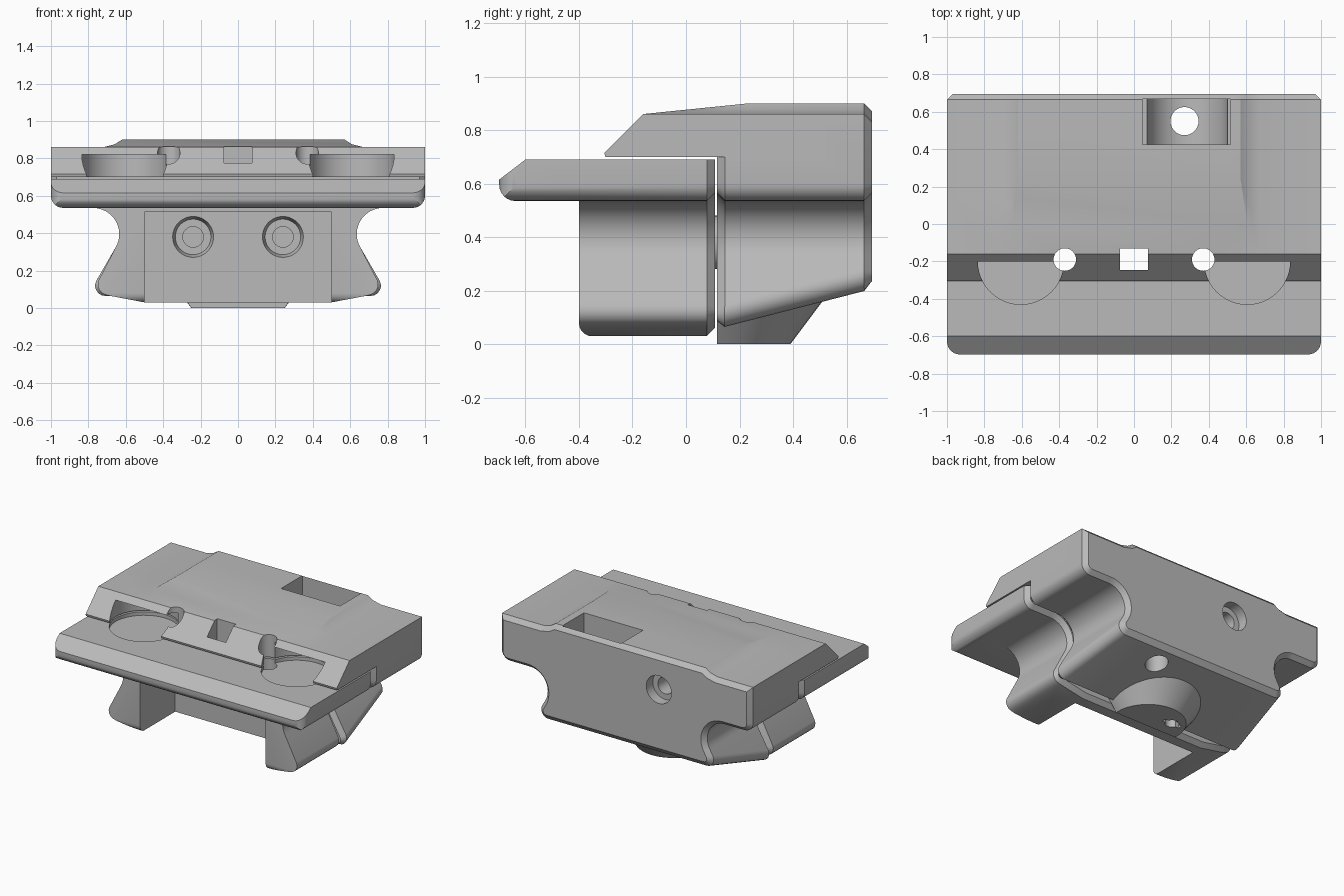
import bpy, bmesh
from math import cos, sin, radians
from mathutils import Matrix

cube = bpy.data.objects.get("Cube")
if cube:
    bpy.data.objects.remove(cube, do_unlink=True)

grey = bpy.data.materials.new("plain grey")
grey.use_nodes = True
grey.diffuse_color = (0.49, 0.49, 0.49, 1)
grey.node_tree.nodes["Principled BSDF"].inputs["Base Color"].default_value = grey.diffuse_color


def finish(name, bm):
    bmesh.ops.recalc_face_normals(bm, faces=bm.faces)
    mesh = bpy.data.meshes.new(name)
    bm.to_mesh(mesh)
    bm.free()
    mesh.materials.append(grey)
    obj = bpy.data.objects.new(name, mesh)
    bpy.context.collection.objects.link(obj)
    return obj


def prism(name, outline, axis, lo, hi, chamfer_ends=(), far=None):
    """Extrude an outline (or loft it to a far one), optionally chamfering its ends."""
    k = "xyz".index(axis)

    def place(p, t):
        c = list(p)
        c.insert(k, t)
        return c

    bm = bmesh.new()
    rings = [[bm.verts.new(place(p, t)) for p in pts]
             for pts, t in ((outline, lo), (far or outline, hi))]
    caps = [bm.faces.new(r) for r in rings]
    n = len(outline)
    for i in range(n):
        j = (i + 1) % n
        bm.faces.new((rings[0][i], rings[0][j], rings[1][j], rings[1][i]))
    bmesh.ops.recalc_face_normals(bm, faces=bm.faces)
    edges = [e for c in chamfer_ends for e in caps[c].edges]
    if edges:
        bmesh.ops.bevel(bm, geom=edges, offset=0.03, segments=1,
                        affect='EDGES', clamp_overlap=False)
    return finish(name, bm)


def box(name, x0, x1, y0, y1, z0, z1):
    return prism(name, [(x0, y0), (x1, y0), (x1, y1), (x0, y1)], 'z', z0, z1)


def cylinder(name, centre, axis, lo, hi, r, r2=None):
    bm = bmesh.new()
    bmesh.ops.create_cone(bm, cap_ends=True, segments=48, radius1=r,
                          radius2=r if r2 is None else r2, depth=hi - lo)
    if axis == 'y':
        bmesh.ops.rotate(bm, verts=bm.verts, matrix=Matrix.Rotation(radians(90), 3, 'X'))
    c = list(centre)
    c.insert("xyz".index(axis), (lo + hi) / 2)
    bmesh.ops.translate(bm, verts=bm.verts, vec=c)
    return finish(name, bm)


def combine(obj, operation, *tools):
    for tool in tools:
        mod = obj.modifiers.new("bool", 'BOOLEAN')
        mod.operation, mod.solver, mod.object = operation, 'EXACT', tool
        bpy.context.view_layer.objects.active = obj
        bpy.ops.object.modifier_apply(modifier=mod.name)
        bpy.data.objects.remove(tool, do_unlink=True)


def arc(cx, cz, r, a0, a1, n=10):
    angles = [radians(a0 + (a1 - a0) * i / n) for i in range(n + 1)]
    return [(cx + r * cos(a), cz + r * sin(a)) for a in angles]


def flip(half):
    return [(-x, z) for x, z in reversed(half)]


# Shared cross-section: flared foot, concave waist, rounded wing edge
waist = arc(0.775, 0.395, 0.14, 210, 90, 12) + arc(0.935, 0.6, 0.065, -90, 0, 6)
front_half = [(0.5, 0.03), (0.69, 0.066)] + arc(0.695, 0.125, 0.055, -75, 25, 5) + waist
hump = [(1, 0.86), (0.67, 0.86), (0.61, 0.875), (0.57, 0.9),
        (-0.62, 0.9), (-0.66, 0.875), (-0.72, 0.86), (-1, 0.86)]


def rear_outline(foot_z, r=0.055):
    """Rear section whose foot, rounded at the corners, ends at a given height."""
    cz = foot_z + r
    cx = 0.654 - (r + 0.5 * (cz - 0.325)) / 0.866
    half = arc(cx, cz, r, -90, 30, 6) + waist
    return half + hump + flip(half)


def lip_cutters():
    """Round seats, pin holes and centre slot, shared by both halves."""
    tools = [box("slot", -0.075, 0.075, -0.245, -0.13, 0.4, 1)]
    for s in (-1, 1):
        tools.append(cylinder("seat", (s * 0.605, -0.2), 'z', 0.665, 0.82, 0.23))
        tools.append(cylinder("pin", (s * 0.37, -0.19), 'z', 0.4, 1, 0.06))
    return tools


# Front jaw: wide plate over two legs
front_jaw = prism("front_jaw", front_half + [(1, 0.8), (-1, 0.8)] + flip(front_half),
                  'y', -0.8, 0.108, (1,))
side = ([(0.2, 0.029), (0.2, 0.69), (-0.6, 0.69), (-0.698, 0.615)]
        + arc(-0.638, 0.595, 0.06, 180, 270, 6)
        + [(-0.4, 0.535)] + arc(-0.35, 0.079, 0.05, 180, 270, 5))
plan = [(1.05, 0.3), (1.05, 0), (1, -0.1)] + arc(0.93, -0.628, 0.07, 0, -90, 6)
combine(front_jaw, 'INTERSECT', prism("side_cut", side, 'x', -1.1, 1.1),
        prism("plan_cut", plan + flip(plan), 'z', -0.2, 1))
combine(front_jaw, 'DIFFERENCE', box("leg_gap", -0.5, 0.5, -0.9, 0, -0.1, 0.512),
        *lip_cutters())
for s in (-1, 1):
    combine(front_jaw, 'DIFFERENCE',
            cylinder("bore", (s * 0.24, 0.38), 'y', -0.02, 0.05, 0.095, 0.115),
            cylinder("bolt_hole", (s * 0.24, 0.38), 'y', -0.2, 0.3, 0.055))

# Rear jaw: block with rising underside, overhanging lip and raised top
rear_jaw = prism("rear_jaw", rear_outline(0.057), 'y', 0.115, 0.695, (0, 1),
                 far=rear_outline(0.206))
combine(rear_jaw, 'UNION',
        prism("lip", [(1, 0.7)] + hump + [(-1, 0.7)], 'y', -0.4, 0.5))
side = [(-0.299, 0.69), (-0.305, 0.715), (-0.16, 0.86), (0.24, 0.9005),
        (0.8, 0.9005), (0.8, -0.1), (0.05, -0.1), (0.05, 0.69)]
combine(rear_jaw, 'INTERSECT', prism("side_cut", side, 'x', -1.1, 1.1))

# Conical boss under the block, flat where it meets the front jaw
boss = cylinder("boss", (0, 0.14), 'z', 0, 0.24, 0.25, 0.43)
combine(boss, 'DIFFERENCE', box("boss_trim", -1, 1, -1, 0.116, -0.2, 1),
        cylinder("key_hole", (-0.12, 0.24), 'z', -0.1, 0.06, 0.045),
        box("key_slot", -0.19, -0.05, 0.225, 0.255, -0.1, 0.04))
combine(rear_jaw, 'UNION', boss,
        *[cylinder("bushing", (s * 0.24, 0.38), 'y', 0.109, 0.2, 0.1) for s in (-1, 1)])

# Nut pocket with rounded floor and drain hole, rear screw bore, bolt holes
combine(rear_jaw, 'DIFFERENCE', box("pocket", 0.045, 0.515, 0.425, 0.668, 0.65, 1),
        cylinder("pocket_floor", (0.285, 0.66), 'y', 0.426, 0.667, 0.215),
        cylinder("drain", (0.27, 0.55), 'z', -0.1, 0.7, 0.075),
        cylinder("rear_bore", (-0.27, 0.66), 'y', 0.62, 0.9, 0.1),
        cylinder("rear_hole", (-0.27, 0.66), 'y', 0.4, 0.9, 0.06),
        *lip_cutters(),
        *[cylinder("bolt_hole", (s * 0.24, 0.38), 'y', 0, 0.4, 0.055) for s in (-1, 1)])

for obj in (front_jaw, rear_jaw):
    bpy.ops.object.select_all(action='DESELECT')
    obj.select_set(True)
    bpy.context.view_layer.objects.active = obj
    bpy.ops.object.shade_smooth_by_angle(angle=radians(25))
